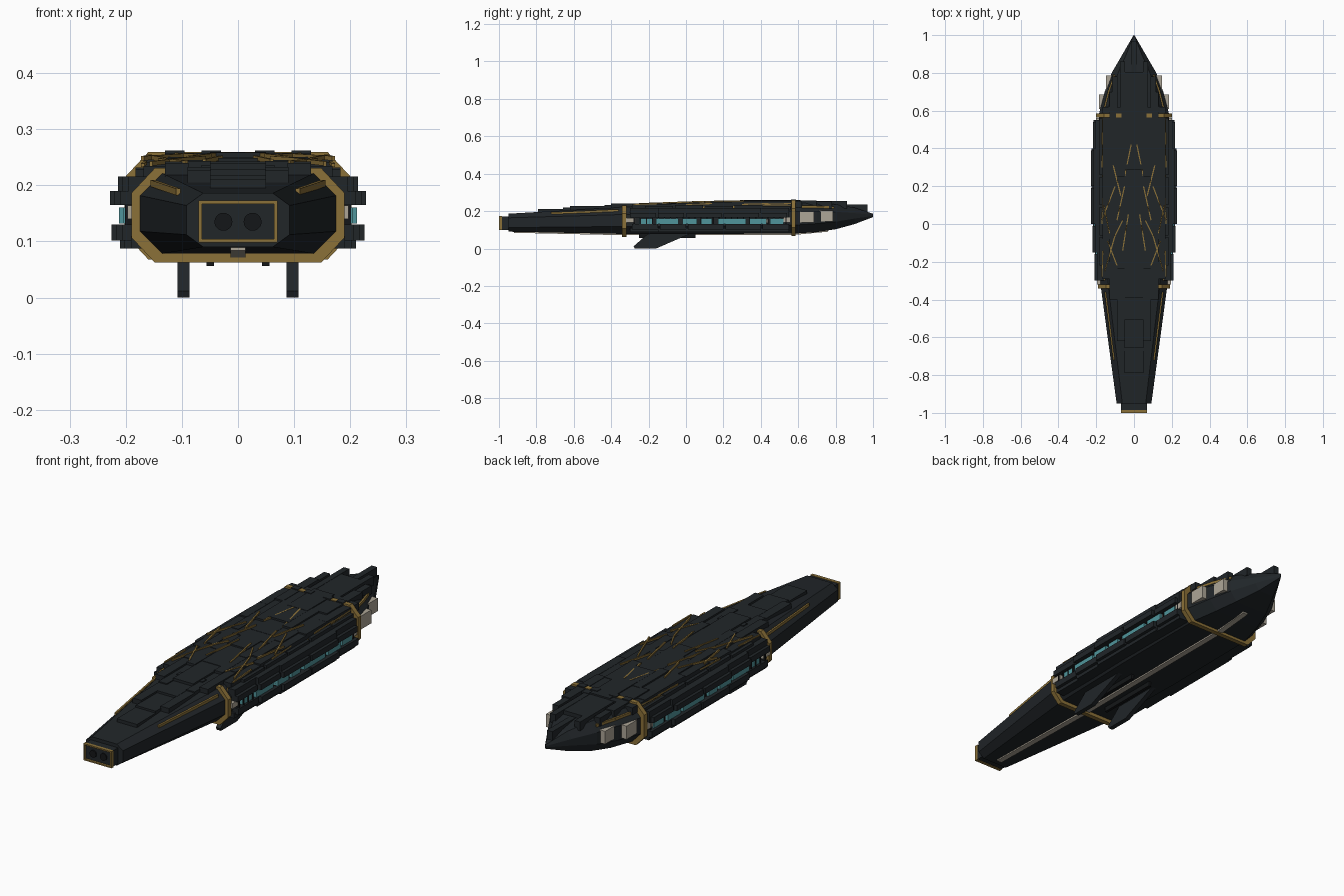
import bpy, bmesh, random
from mathutils import Vector, Matrix

if "Cube" in bpy.data.objects:
    bpy.data.objects.remove(bpy.data.objects["Cube"])

random.seed(4)


def material(name, rgb):
    m = bpy.data.materials.new(name)
    m.diffuse_color = (*rgb, 1)
    m.use_nodes = True
    m.node_tree.nodes["Principled BSDF"].inputs["Base Color"].default_value = m.diffuse_color
    return m


DARK = material("dark_armour", (0.015, 0.019, 0.022))
BLACK = material("black_metal", (0.007, 0.008, 0.009))
GOLD = material("gold_trim", (0.26, 0.165, 0.04))
TEAL = material("teal_glass", (0.08, 0.30, 0.33))
PALE = material("pale_metal", (0.42, 0.38, 0.31))


def finish(name, bm, mat):
    bmesh.ops.recalc_face_normals(bm, faces=bm.faces)
    me = bpy.data.meshes.new(name)
    bm.to_mesh(me)
    bm.free()
    me.materials.append(mat)
    ob = bpy.data.objects.new(name, me)
    bpy.context.collection.objects.link(ob)
    return ob


def boxes(name, mat, items, mirror=False):
    """Boxes given as (x0, x1, y0, y1, z0, z1)."""
    bm = bmesh.new()
    for x0, x1, y0, y1, z0, z1 in items:
        for s in ((1, -1) if mirror else (1,)):
            c = Vector((s * (x0 + x1) / 2, (y0 + y1) / 2, (z0 + z1) / 2))
            size = Matrix.Diagonal((x1 - x0, y1 - y0, z1 - z0, 1))
            bmesh.ops.create_cube(bm, size=1, matrix=Matrix.Translation(c) @ size)
    return finish(name, bm, mat)


def bars(name, mat, lines, w=0.006, h=0.006):
    """Mirrored thin bars between pairs of points."""
    bm = bmesh.new()
    for p, q in lines:
        for s in (1, -1):
            a, b = Vector((s * p[0], *p[1:])), Vector((s * q[0], *q[1:]))
            d = b - a
            rot = d.to_track_quat('Y', 'Z').to_matrix().to_4x4()
            m = Matrix.Translation((a + b) / 2) @ rot @ Matrix.Diagonal((w, d.length, h, 1))
            bmesh.ops.create_cube(bm, size=1, matrix=m)
    return finish(name, bm, mat)


def octagon(w, zb, zt, cx, cz):
    half = [(w - cx, zb), (w, zb + cz), (w, zt - cz), (w - cx, zt)]
    return half + [(-x, z) for x, z in reversed(half)]


def loft(name, mat, sections, closed=False):
    """Skin a list of (y, outline) sections, optionally joined in a loop."""
    bm = bmesh.new()
    rings = [[bm.verts.new((x, y, z)) for x, z in pts] for y, pts in sections]
    pairs = list(zip(rings, rings[1:]))
    if closed:
        pairs.append((rings[-1], rings[0]))
    for a, b in pairs:
        n = len(a)
        for i in range(n):
            bm.faces.new((a[i], a[(i + 1) % n], b[(i + 1) % n], b[i]))
    if not closed:
        bm.faces.new(rings[0])
        bm.faces.new(rings[-1])
    return finish(name, bm, mat)


# Hull stations: y, half width, bottom, top, chamfer x, chamfer z
STATIONS = [
    (-0.95, 0.092, 0.090, 0.186, 0.030, 0.022),
    (-0.33, 0.176, 0.078, 0.222, 0.040, 0.040),
    (0.10, 0.186, 0.078, 0.237, 0.040, 0.040),
    (0.58, 0.186, 0.080, 0.244, 0.042, 0.045),
    (0.70, 0.155, 0.088, 0.242, 0.040, 0.045),
    (0.80, 0.118, 0.103, 0.236, 0.034, 0.040),
    (0.90, 0.060, 0.130, 0.219, 0.020, 0.030),
    (1.00, 0.002, 0.168, 0.186, 0.001, 0.006),
]


def hull_at(y):
    for a, b in zip(STATIONS, STATIONS[1:]):
        if y <= b[0]:
            t = max(0, (y - a[0]) / (b[0] - a[0]))
            return [u + (v - u) * t for u, v in zip(a, b)][1:]
    return STATIONS[-1][1:]


loft("hull", DARK, [(s[0], octagon(*s[1:])) for s in STATIONS])

# Deck armour: staggered plates in mirrored columns
plates = []
for x0, x1, start, end in [(0.0, 0.05, -0.79, 0.97), (0.048, 0.09, -0.62, 0.86),
                           (0.088, 0.13, -0.40, 0.78), (0.128, 0.168, -0.29, 0.62)]:
    y = start
    while y < end - 0.03:
        y1 = min(end, y + random.uniform(0.11, 0.21))
        if end - y1 < 0.06:
            y1 = end
        w, zb, zt, cx, cz = hull_at((y + y1) / 2)
        edge = min(x1, hull_at(y)[0] - 0.008, max(hull_at(y1)[0] - 0.008, x0 + 0.014))
        top = min(0.262, zt + random.uniform(0.010, 0.018)) - (0.004 if x0 > 0.1 else 0)
        plates.append((x0, edge, y, y1, zt - 0.025, top))
        y = y1
boxes("deck_plates", DARK, plates, True)

# Side armour bands above and below the window recess
upper = [(-0.30, -0.15, 0.203), (-0.15, 0.00, 0.214), (0.00, 0.20, 0.222),
         (0.20, 0.40, 0.222), (0.40, 0.55, 0.212)]
side = []
for y0, y1, x in upper:
    side += [(0.16, x - 0.008, y0, y1, 0.165, 0.216), (0.16, x + 0.006, y0, y1 - 0.01, 0.165, 0.190),
             (0.15, x - 0.012, y0, y1, 0.087, 0.110), (0.16, x + 0.003, y0 + 0.01, y1, 0.102, 0.130)]
boxes("side_armour", DARK, side, True)
boxes("shoulder_plates", DARK, [(0.15, 0.183, y, y + 0.15, 0.205, 0.228 + 0.004 * (i % 2))
                                for i, y in enumerate((-0.22, -0.06, 0.10, 0.26, 0.41))], True)

# Windows, their ribs and the pale end blocks
boxes("side_windows", TEAL, [(0.18, x, y, y + l, 0.132, 0.160) for y, l, x in
      [(-0.25, 0.07, 0.198), (-0.16, 0.12, 0.205), (-0.02, 0.08, 0.212), (0.08, 0.06, 0.212),
       (0.17, 0.15, 0.212), (0.34, 0.09, 0.212), (0.45, 0.07, 0.205)]], True)
boxes("window_ribs", BLACK, [(0.18, 0.201, -0.28 + 0.0325 * i, -0.274 + 0.0325 * i, 0.130, 0.166)
                             for i in range(26)], True)
boxes("recess_end_blocks", PALE, [(0.17, 0.197, -0.32, -0.27, 0.140, 0.164),
                                  (0.17, 0.20, 0.40, 0.44, 0.136, 0.158),
                                  (0.17, 0.20, 0.52, 0.56, 0.138, 0.168)], True)
boxes("bow_side_blocks", PALE, [(0.12, 0.184, 0.61, 0.685, 0.138, 0.198),
                                (0.09, 0.147, 0.705, 0.785, 0.145, 0.203)], True)

# Gold octagonal hull rings
for name, y, w, zb, zt in (("rear_ring", -0.33, 0.19, 0.062, 0.231),
                           ("forward_ring", 0.575, 0.202, 0.068, 0.259)):
    out = octagon(w, zb, zt, 0.042, 0.045)
    inn = octagon(w - 0.022, zb + 0.02, zt - 0.022, 0.036, 0.040)
    loft(name, GOLD, [(y - 0.011, out), (y + 0.011, out), (y + 0.011, inn), (y - 0.011, inn)], True)
boxes("ring_clamps", DARK, [(x, x + 0.035, y - 0.014, y + 0.014, z - 0.02, z + 0.002)
      for y, z in ((-0.33, 0.234), (0.575, 0.26)) for x in (0.03, 0.095)], True)


# Gold seams along the chamfers and across the deck
def shoulder(y):
    w, zb, zt, cx, cz = hull_at(y)
    return (w - cx * 0.5, y, zt - cz * 0.5 + 0.003)


runs = [(-0.72, -0.55), (-0.55, -0.36), (-0.30, -0.1), (-0.1, 0.1), (0.1, 0.33),
        (0.33, 0.56), (0.59, 0.70), (0.70, 0.79)]
bars("shoulder_seams", GOLD, [(shoulder(a), shoulder(b)) for a, b in runs], 0.008, 0.012)
bars("shoulder_trim", GOLD, [((0.17, y, 0.236), (0.165, y + 0.14, 0.240)) for y in (-0.28, 0.0, 0.3, 0.42)])
veins = [(0.11, 0.31, 0.07, 0.15), (0.17, 0.02, 0.10, 0.20), (0.05, 0.25, 0.015, 0.42),
         (0.155, -0.25, 0.10, -0.06), (0.14, -0.09, 0.09, -0.22), (0.09, 0.02, 0.05, 0.20),
         (0.06, -0.14, 0.03, 0.05), (0.13, -0.05, 0.16, 0.10), (0.10, -0.06, 0.06, 0.02)]
bars("deck_veins", GOLD, [((a, b, hull_at(b)[2] + 0.014), (c, d, hull_at(d)[2] + 0.014))
                          for a, b, c, d in veins], 0.006, 0.008)

# Stern engine block with framed face and two exhausts
boxes("engine_block", DARK, [(-0.068, 0.068, -0.99, -0.94, 0.100, 0.171)])
boxes("engine_frame", GOLD, [(-0.07, 0.07, -1.0, -0.985, 0.167, 0.173), (-0.07, 0.07, -1.0, -0.985, 0.098, 0.104),
                             (-0.07, -0.064, -1.0, -0.985, 0.098, 0.173), (0.064, 0.07, -1.0, -0.985, 0.098, 0.173)])
bm = bmesh.new()
for x in (-0.026, 0.026):
    bmesh.ops.create_cone(bm, cap_ends=True, segments=20, radius1=0.016, radius2=0.016, depth=0.012,
                          matrix=Matrix.Translation((x, -0.99, 0.135)) @ Matrix.Rotation(1.5707963, 4, 'X'))
finish("exhausts", bm, BLACK)

# Keel strip, belly rails and swept landing fins
loft("keel_strip", PALE, [(y, [(-0.013, z), (0.013, z), (0.013, z + 0.02), (-0.013, z + 0.02)])
                          for y, z in ((-0.92, 0.084), (-0.33, 0.071), (0.58, 0.073), (0.76, 0.090))])
boxes("belly_rails", BLACK, [(0.043, 0.056, -0.25, 0.05, 0.056, 0.085)], True)
fin = [(-0.28, 0.012), (-0.275, 0.0), (-0.16, 0.0), (0.03, 0.082), (-0.20, 0.082)]
for side_name, s in (("left_fin", -1), ("right_fin", 1)):
    bm = bmesh.new()
    a, b = [[bm.verts.new((s * x, y, z)) for y, z in fin] for x in (0.086, 0.108)]
    bm.faces.new(a)
    bm.faces.new(b)
    for i in range(len(fin)):
        j = (i + 1) % len(fin)
        bm.faces.new((a[i], a[j], b[j], b[i]))
    finish(side_name, bm, DARK)
